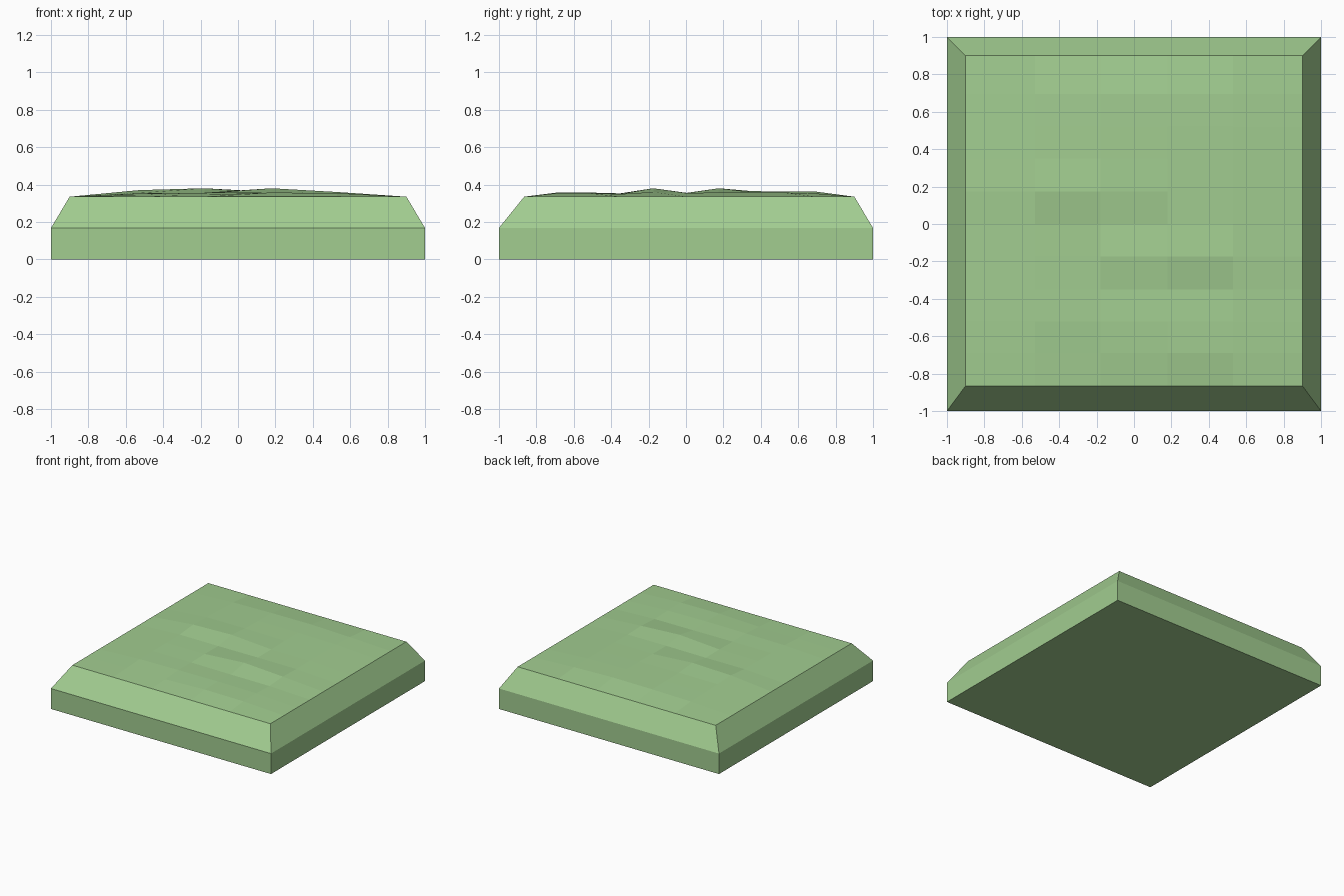
import bpy, bmesh

if "Cube" in bpy.data.objects:
    bpy.data.objects.remove(bpy.data.objects["Cube"])

# Grid lines and gentle bumps of the top surface
XS = [-0.9, -0.53, -0.18, 0.18, 0.53, 0.9]
YS = [-0.865, -0.69, -0.52, -0.35, -0.175, 0.0, 0.175, 0.35, 0.52, 0.695, 0.9]
RIM, SHOULDER = 0.335, 0.168
BUMPS = [  # inner heights, front row to back row
    (0.343, 0.345, 0.357, 0.354),
    (0.352, 0.356, 0.358, 0.354),
    (0.353, 0.353, 0.350, 0.349),
    (0.354, 0.356, 0.380, 0.360),
    (0.355, 0.354, 0.356, 0.355),
    (0.370, 0.380, 0.356, 0.357),
    (0.364, 0.365, 0.360, 0.357),
    (0.360, 0.362, 0.362, 0.357),
    (0.354, 0.360, 0.362, 0.352),
]

bm = bmesh.new()


def square(z):
    return [bm.verts.new((x, y, z)) for x, y in ((-1, -1), (1, -1), (1, 1), (-1, 1))]


# Straight lower block
low, mid = square(0), square(SHOULDER)
bm.faces.new(low[::-1])
for i in range(4):
    j = (i + 1) % 4
    bm.faces.new((low[i], low[j], mid[j], mid[i]))

# Uneven top
nx, ny = len(XS), len(YS)
grid = []
for j, y in enumerate(YS):
    row = []
    for i, x in enumerate(XS):
        inner = 0 < i < nx - 1 and 0 < j < ny - 1
        row.append(bm.verts.new((x, y, BUMPS[j - 1][i - 1] if inner else RIM)))
    grid.append(row)
for j in range(ny - 1):
    for i in range(nx - 1):
        bm.faces.new((grid[j][i], grid[j][i + 1], grid[j + 1][i + 1], grid[j + 1][i]))

# Sloped sides joining block and top
rims = [grid[0], [r[-1] for r in grid], grid[-1][::-1], [r[0] for r in grid][::-1]]
for i, rim in enumerate(rims):
    bm.faces.new([mid[i], mid[(i + 1) % 4]] + rim[::-1])

bmesh.ops.recalc_face_normals(bm, faces=bm.faces)
mesh = bpy.data.meshes.new("grass_tile")
bm.to_mesh(mesh)
bm.free()

grass = bpy.data.materials.new("grass green")
grass.diffuse_color = (0.36, 0.61, 0.28, 1)
grass.use_nodes = True
grass.node_tree.nodes["Principled BSDF"].inputs["Base Color"].default_value = grass.diffuse_color
mesh.materials.append(grass)
bpy.context.collection.objects.link(bpy.data.objects.new("grass_tile", mesh))
